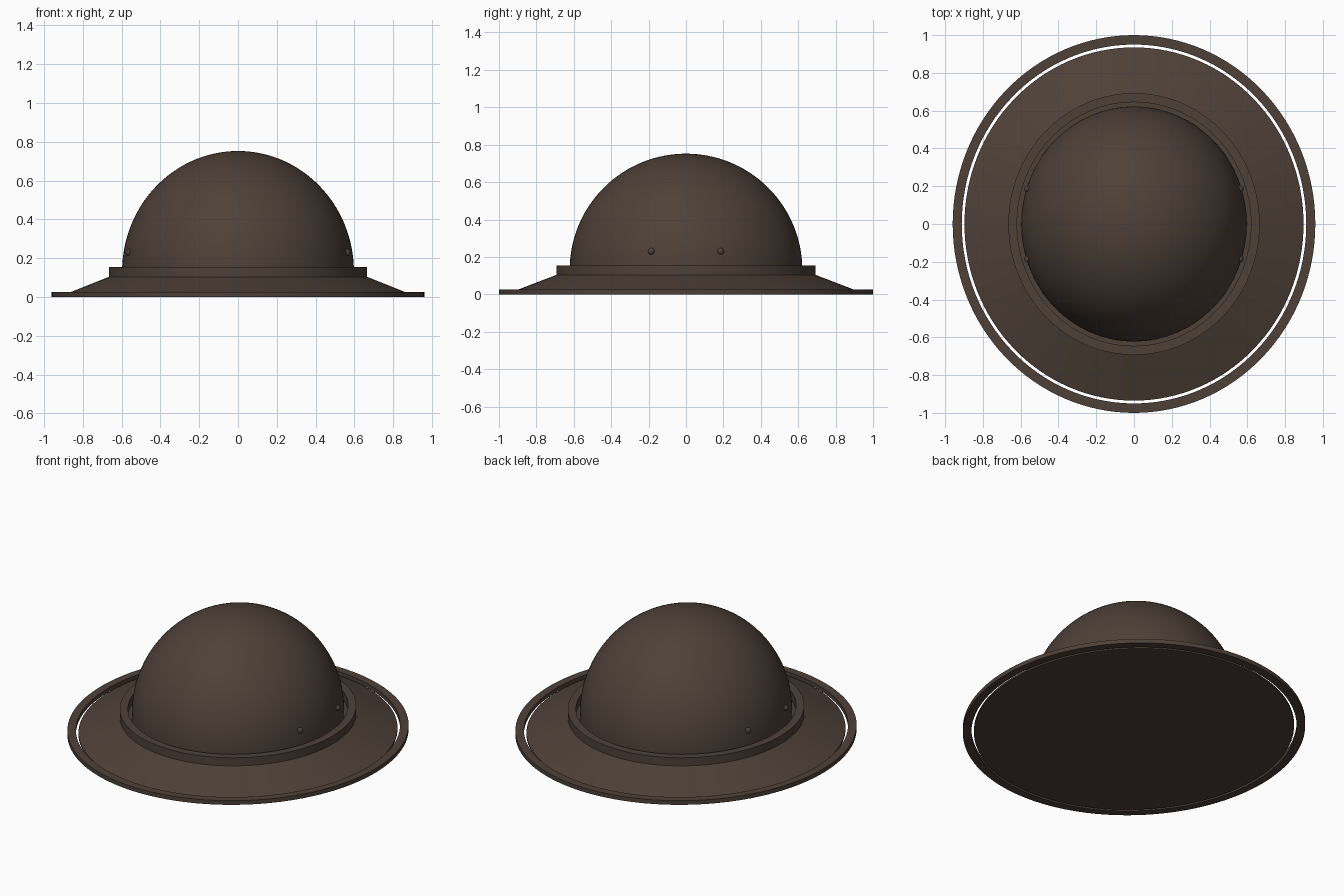
import bpy, bmesh, math
from mathutils import Vector

cube = bpy.data.objects.get("Cube")
if cube:
    bpy.data.objects.remove(cube, do_unlink=True)

OVAL = 0.96      # width of the hat relative to its length
SEGMENTS = 128
DOME_Z, DOME_R = 0.13, 0.622

brown = bpy.data.materials.new("dark brown")
brown.use_nodes = True
colour = (0.076, 0.052, 0.039, 1)
brown.diffuse_color = colour
brown.node_tree.nodes["Principled BSDF"].inputs["Base Color"].default_value = colour


def finish(name, bm):
    """Turn a bmesh into a smooth-shaded object with sharp edges kept."""
    mesh = bpy.data.meshes.new(name)
    bm.to_mesh(mesh)
    bm.free()
    obj = bpy.data.objects.new(name, mesh)
    bpy.context.collection.objects.link(obj)
    mesh.materials.append(brown)
    bpy.ops.object.select_all(action='DESELECT')
    obj.select_set(True)
    bpy.context.view_layer.objects.active = obj
    bpy.ops.object.shade_smooth_by_angle(angle=math.radians(15))
    return obj


def lathe(name, profile, closed=False):
    """Spin a (radius, height) profile into an oval part."""
    bm = bmesh.new()
    points = [bm.verts.new((0, r, z)) for r, z in profile]
    edges = [bm.edges.new(pair) for pair in zip(points, points[1:])]
    if closed:
        edges.append(bm.edges.new((points[-1], points[0])))
    bmesh.ops.spin(bm, geom=points + edges, cent=(0, 0, 0), axis=(0, 0, 1),
                   angle=math.tau, steps=SEGMENTS)
    bmesh.ops.remove_doubles(bm, verts=bm.verts, dist=0.0001)
    bmesh.ops.scale(bm, vec=(OVAL, 1, 1), verts=bm.verts)
    bmesh.ops.recalc_face_normals(bm, faces=bm.faces)
    return finish(name, bm)


# Flat ring around the brim, separated from it by a thin slot
lathe("brim_edge", [(0.95, 0), (1, 0), (1, 0.026), (0.95, 0.026)], closed=True)

# Sloping brim with a flat underside and a seat for the crown
lathe("brim", [(0, 0), (0.935, 0), (0.935, 0.011), (0.69, 0.105), (0, 0.105)])

# Raised band around the crown
lathe("band", [(0.645, 0.1), (0.693, 0.1), (0.693, 0.155), (0.645, 0.155)], closed=True)

# Domed crown
arc = [math.radians(90 * i / 40) for i in range(41)]
lathe("crown", [(0, 0.1), (DOME_R, 0.1)] +
      [(DOME_R * math.cos(a), DOME_Z + DOME_R * math.sin(a)) for a in arc[:-1]] +
      [(0, DOME_Z + DOME_R)])

# Two vent rivets on each side of the crown
for side, side_name in ((1, "left"), (-1, "right")):
    for end, end_name in ((-1, "front"), (1, "back")):
        y, z = 0.185 * end, 0.23
        x = side * OVAL * math.sqrt(DOME_R ** 2 - y ** 2 - (z - DOME_Z) ** 2)
        bm = bmesh.new()
        bmesh.ops.create_uvsphere(bm, u_segments=16, v_segments=10, radius=0.018)
        bmesh.ops.translate(bm, vec=Vector((x, y, z)), verts=bm.verts)
        finish(f"rivet_{end_name}_{side_name}", bm).data.shade_smooth()
